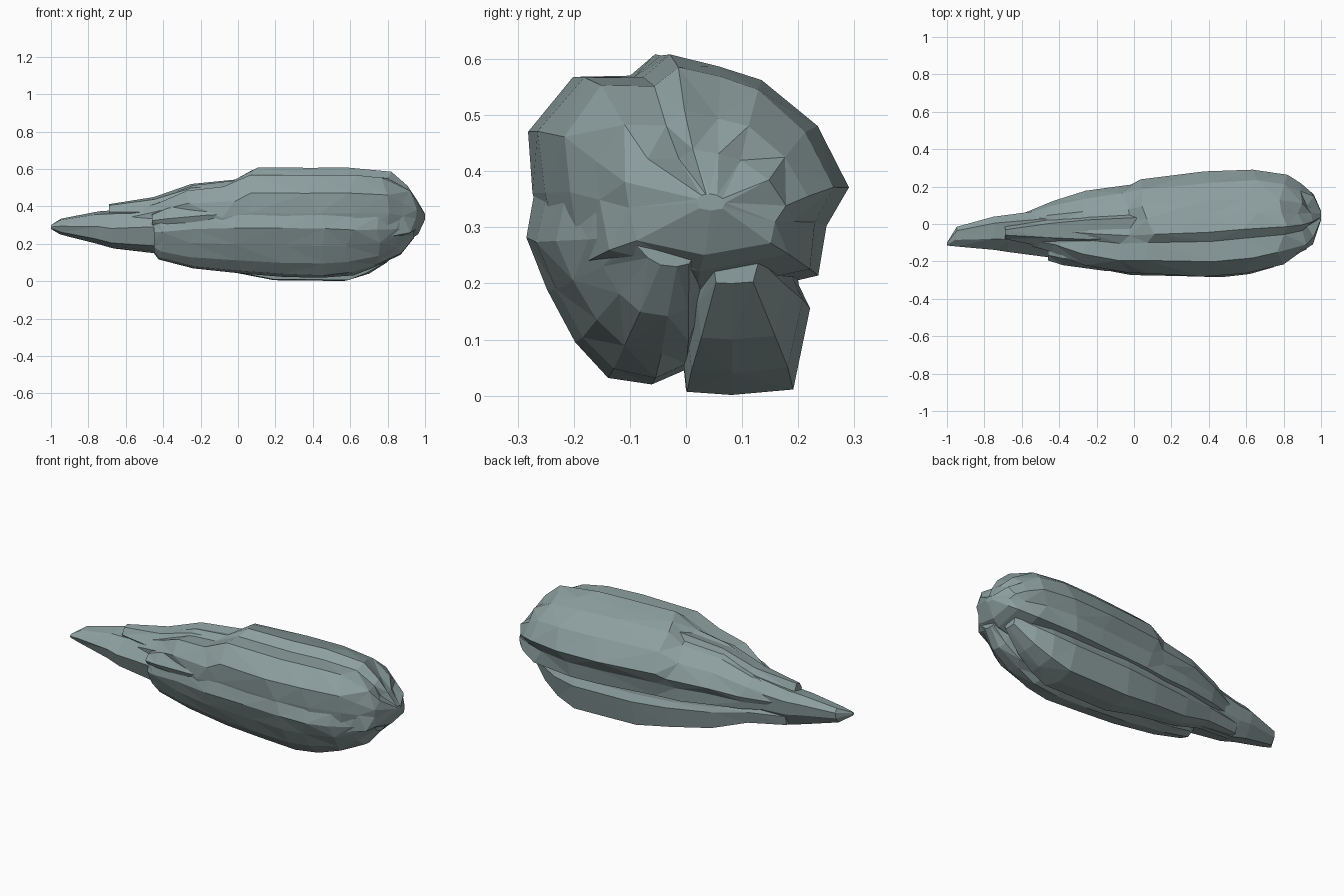
import bpy
import bmesh
import random

random.seed(4)

default = bpy.data.objects.get("Cube")
if default:
    bpy.data.objects.remove(default, do_unlink=True)


def make_material(name, colour):
    material = bpy.data.materials.new(name)
    material.use_nodes = True
    material.diffuse_color = colour
    shader = next(n for n in material.node_tree.nodes if n.type == "BSDF_PRINCIPLED")
    shader.inputs["Base Color"].default_value = colour
    shader.inputs["Roughness"].default_value = 0.9
    return material


stone = make_material("grey green stone", (0.27, 0.35, 0.35, 1))


def normalise(profile):
    """Fit a closed (y, z) outline into the unit square."""
    ys, zs = zip(*profile)
    width, height = max(ys) - min(ys), max(zs) - min(zs)
    return [((y - min(ys)) / width, (z - min(zs)) / height) for y, z in profile]


def rock(name, profile, stations, rough=0.0):
    """Loft an outline along x through (x, front and back y, low and high z)."""
    outline = normalise(profile)
    bm = bmesh.new()
    rings = []
    last = len(stations) - 1
    for index, (x, front, back, low, high) in enumerate(stations):
        ring = []
        # Chip corners along the length, less where the rock is narrow
        amount = rough if 0 < index < last else 0
        slide = amount * (back - front) * 3
        for u, v in outline:
            pull = random.uniform(0, amount)
            u_chip = u + (0.5 - u) * pull
            v_chip = v + (0.5 - v) * pull
            ring.append(bm.verts.new((x + random.uniform(-slide, slide),
                                      front + (back - front) * u_chip,
                                      low + (high - low) * v_chip)))
        rings.append(ring)
    count = len(outline)
    for near, far in zip(rings, rings[1:]):
        for i in range(count):
            j = (i + 1) % count
            bm.faces.new((near[i], near[j], far[j], far[i]))
    bm.faces.new(rings[0])
    bm.faces.new(rings[-1])
    bmesh.ops.triangulate(bm, faces=bm.faces[:])
    bmesh.ops.recalc_face_normals(bm, faces=bm.faces[:])
    mesh = bpy.data.meshes.new(name)
    bm.to_mesh(mesh)
    bm.free()
    mesh.materials.append(stone)
    obj = bpy.data.objects.new(name, mesh)
    bpy.context.collection.objects.link(obj)
    return obj


# Main boulder with a ledge along its upper front and a wedge nose
rock("main_boulder",
     [(.29, .37), (.23, .48), (.13, .565), (.05, .59), (-.04, .61),
      (-.09, .57), (-.2, .57), (-.28, .47), (-.27, .36), (-.24, .22),
      (0, .16), (.235, .21), (.25, .3)],
     [(-.62, -.1, .045, .25, .37),
      (-.44, -.15, .125, .22, .44),
      (-.25, -.22, .18, .2, .515),
      (-.05, -.265, .215, .18, .54),
      (.07, -.27, .24, .17, .61),
      (.4, -.285, .283, .16, .612),
      (.62, -.265, .295, .16, .612),
      (.8, -.22, .268, .18, .59),
      (.9, -.165, .22, .22, .51),
      (.945, -.11, .18, .25, .44),
      (1, .02, .07, .33, .36)], .025)

# Rounded lobe below the front
rock("lower_front_lobe",
     [(.03, .38), (-.18, .4), (-.27, .36), (-.29, .27), (-.25, .18),
      (-.2, .09), (-.14, .03), (-.06, .015), (0, .04), (.04, .15)],
     [(-.45, -.19, -.05, .15, .32),
      (-.41, -.21, -.02, .115, .34),
      (-.25, -.235, .02, .065, .39),
      (0, -.275, .03, .04, .41),
      (.25, -.28, .04, .02, .42),
      (.45, -.288, .04, .015, .42),
      (.6, -.27, .04, .03, .4),
      (.75, -.235, .04, .075, .38),
      (.86, -.175, .03, .14, .35),
      (.94, -.1, .02, .23, .31)], .025)

# Flat-bottomed lobe below the back, tapering into the tail under an overhang
rock("lower_back_lobe",
     [(0, .25), (-.01, .1), (0, .005), (.08, 0), (.19, .01),
      (.22, .15), (.2, .19), (.19, .25)],
     [(-.66, -.05, .03, .178, .27),
      (-.45, -.03, .08, .15, .27),
      (-.25, 0, .13, .08, .26),
      (0, 0, .18, .04, .25),
      (.2, -.01, .21, .004, .26),
      (.58, -.01, .222, 0, .26),
      (.7, 0, .21, .04, .26),
      (.8, .02, .18, .1, .26),
      (.9, .05, .13, .2, .27)], .02)

# Long tapering tail
rock("tail_spike",
     [(.06, .33), (.02, .38), (-.08, .36), (-.15, .28), (-.12, .2),
      (0, .17), (.05, .25)],
     [(-1, -.115, -.1, .28, .3),
      (-.95, -.12, -.015, .25, .335),
      (-.75, -.14, .04, .2, .375),
      (-.67, -.15, .05, .175, .38),
      (-.45, -.18, .08, .15, .42),
      (0, -.2, .1, .15, .45)], .015)

# Stepped shards where the tail joins the boulder
ridge = [(1, .3), (.7, 1), (.3, .9), (0, .4), (.2, 0), (.8, 0)]
rock("upper_shard", ridge,
     [(-.69, -.08, -.01, .34, .412),
      (-.45, -.13, .06, .32, .45),
      (-.25, -.16, .1, .3, .52),
      (.05, -.16, .12, .3, .55)])
rock("front_shard", ridge,
     [(-.46, -.195, -.1, .3, .36),
      (-.38, -.22, -.1, .29, .4),
      (-.16, -.25, -.1, .29, .45),
      (.1, -.25, -.1, .3, .46)])
